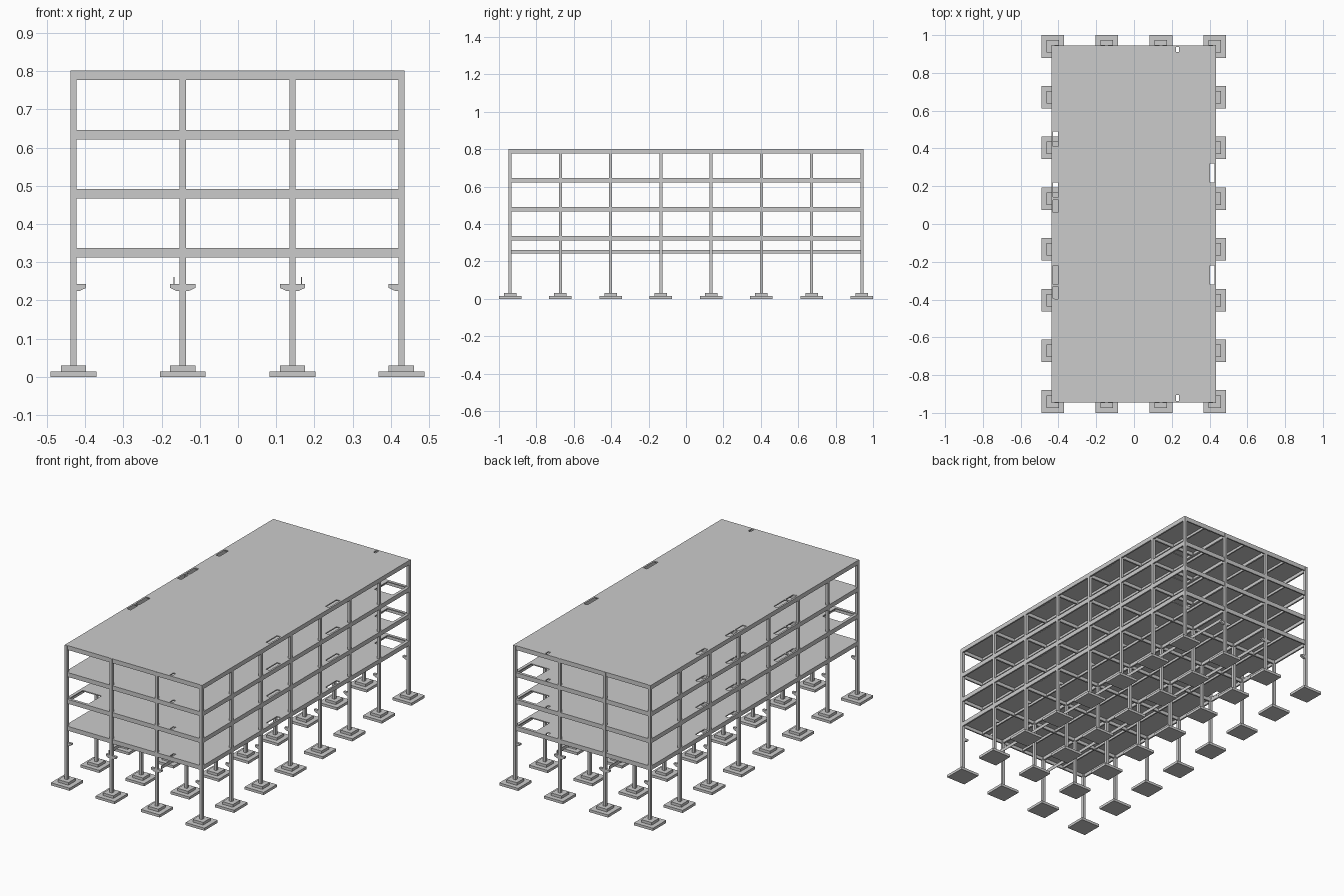
import bpy, bmesh

if "Cube" in bpy.data.objects:
    bpy.data.objects.remove(bpy.data.objects["Cube"])

XS = [-0.430, -0.1445, 0.1425, 0.427]
YS = [-0.94 + i * 1.88 / 7 for i in range(8)]
TOPS = [0.337, 0.492, 0.646, 0.801]
DEPTH = 0.025
X0, X1, Y0, Y1 = -0.438, 0.435, -0.946, 0.946


def make(name, bm):
    bmesh.ops.recalc_face_normals(bm, faces=bm.faces)
    me = bpy.data.meshes.new(name)
    bm.to_mesh(me)
    bm.free()
    ob = bpy.data.objects.new(name, me)
    bpy.context.collection.objects.link(ob)
    return ob


def box(bm, x0, x1, y0, y1, z0, z1):
    vs = bmesh.ops.create_cube(bm, size=1)['verts']
    for v in vs:
        v.co.x = x0 if v.co.x < 0 else x1
        v.co.y = y0 if v.co.y < 0 else y1
        v.co.z = z0 if v.co.z < 0 else z1


def corbel(bm, x, y, s):
    # sloped bracket extruded along y
    prof = [(0, 0.225), (0.016, 0.225), (0.033, 0.233), (0.033, 0.243), (0, 0.243)]
    vs = [bm.verts.new((x + s * px, y - 0.007, z)) for px, z in prof]
    f = bm.faces.new(vs)
    g = bmesh.ops.extrude_face_region(bm, geom=[f], use_keep_orig=True)['geom']
    for v in g:
        if isinstance(v, bmesh.types.BMVert):
            v.co.y += 0.014


# stepped footings
bm = bmesh.new()
for x in XS:
    for y in YS:
        for r, z0, z1 in ((0.06, 0, 0.015), (0.033, 0.015, 0.03)):
            box(bm, x - r, x + r, y - r, y + r, z0, z1)
make("footings", bm)

# columns
bm = bmesh.new()
for x in XS:
    for y in YS:
        box(bm, x - 0.008, x + 0.008, y - 0.008, y + 0.008, 0.03, 0.80)
make("columns", bm)

# corbels facing into each bay
bm = bmesh.new()
for i, x in enumerate(XS):
    for y in YS:
        if i < 3:
            corbel(bm, x, y, 1)
        if i > 0:
            corbel(bm, x, y, -1)
make("corbels", bm)

# thin rails carried by the inner corbels
bm = bmesh.new()
for x in (-0.167, 0.166):
    box(bm, x - 0.0015, x + 0.0015, -0.935, 0.935, 0.243, 0.262)
make("corbel_rails", bm)

# floor openings: x0, x1, y0, y1
slots = [(0.402, 0.425, 0.22, 0.32), (0.402, 0.425, -0.32, -0.22),
         (0.223, 0.239, 0.91, 0.938), (0.223, 0.239, -0.938, -0.905)]
left_slots = [(-0.428, -0.403, a, b) for a, b in
              ((0.41, 0.49), (0.14, 0.22), (0.06, 0.13), (-0.32, -0.22), (-0.40, -0.33))]
stair_back = (0.30, 0.417, 0.81, 0.93)
stair_front = (-0.42, -0.30, -0.93, -0.81)


def slab(name, top, holes):
    xs = sorted({X0, X1} | {v for h in holes for v in h[:2]})
    ys = sorted({Y0, Y1} | {v for h in holes for v in h[2:]})
    bm = bmesh.new()
    grid = [[bm.verts.new((x, y, top)) for y in ys] for x in xs]
    for i in range(len(xs) - 1):
        for j in range(len(ys) - 1):
            cx, cy = (xs[i] + xs[i + 1]) / 2, (ys[j] + ys[j + 1]) / 2
            if not any(a < cx < b and c < cy < d for a, b, c, d in holes):
                bm.faces.new((grid[i][j], grid[i + 1][j], grid[i + 1][j + 1], grid[i][j + 1]))
    g = bmesh.ops.extrude_face_region(bm, geom=bm.faces[:], use_keep_orig=True)['geom']
    for v in g:
        if isinstance(v, bmesh.types.BMVert):
            v.co.z -= 0.006
    bmesh.ops.dissolve_limit(bm, angle_limit=0.01, verts=bm.verts[:], edges=bm.edges[:])
    make(name, bm)


for n, top in enumerate(TOPS):
    holes = slots + (left_slots if n > 0 else left_slots[:2])
    if n < 3:
        holes = holes + [stair_back]
    if n == 1:
        holes = holes + [stair_front]
    slab("roof_slab" if n == 3 else f"floor_slab_{n + 1}", top, holes)

    # main beams, flush with the outside at the perimeter
    bm = bmesh.new()
    lo, hi = top - DEPTH, top - 0.0005
    for j, y in enumerate(YS):
        a, b = y - 0.005, y + 0.005
        if j == 0:
            a, b = Y0, Y0 + 0.008
        elif j == 7:
            a, b = Y1 - 0.008, Y1
        box(bm, X0, X1, a, b, lo, hi)
    for i, x in enumerate(XS):
        a, b = x - 0.005, x + 0.005
        if i == 0:
            a, b = X0, X0 + 0.009
        elif i == 3:
            a, b = X1 - 0.009, X1
        box(bm, a, b, Y0, Y1, lo, hi)
    # secondary beams at mid bay
    for i in range(3):
        m = (XS[i] + XS[i + 1]) / 2
        box(bm, m - 0.004, m + 0.004, Y0 + 0.004, Y1 - 0.004, top - 0.02, hi)
    make(f"beams_level_{n + 1}", bm)
